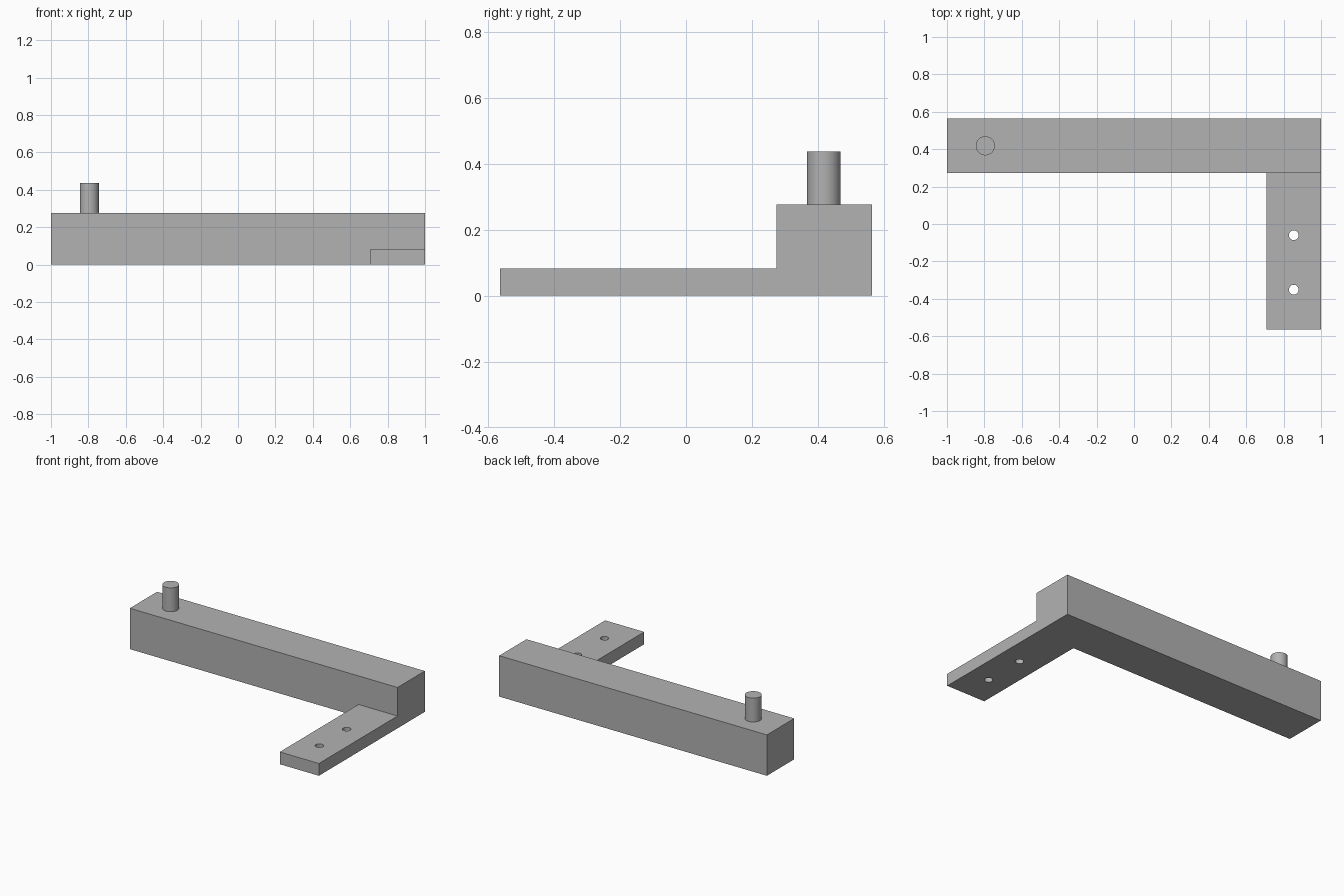
import bpy
import math

default = bpy.data.objects.get("Cube")
if default:
    bpy.data.objects.remove(default, do_unlink=True)

grey = bpy.data.materials.new("plain_grey")
grey.use_nodes = True
colour = (0.448, 0.448, 0.448, 1)
grey.diffuse_color = colour
grey.node_tree.nodes["Principled BSDF"].inputs["Base Color"].default_value = colour


def box(name, low, high):
    centre = [(a + b) / 2 for a, b in zip(low, high)]
    bpy.ops.mesh.primitive_cube_add(size=1, location=centre)
    obj = bpy.context.object
    obj.name = name
    obj.scale = [b - a for a, b in zip(low, high)]
    bpy.ops.object.transform_apply(location=True, rotation=False, scale=True)
    obj.data.materials.append(grey)
    return obj


def rod(name, x, y, radius, bottom, top):
    bpy.ops.mesh.primitive_cylinder_add(
        vertices=48, radius=radius, depth=top - bottom,
        location=(x, y, (bottom + top) / 2))
    obj = bpy.context.object
    obj.name = name
    obj.data.materials.append(grey)
    return obj


def combine(target, tool, operation):
    """Apply a boolean and discard the helper."""
    tool.hide_render = True
    bpy.context.view_layer.objects.active = target
    mod = target.modifiers.new(operation.lower(), 'BOOLEAN')
    mod.operation = operation
    mod.solver = 'EXACT'
    mod.object = tool
    bpy.ops.object.modifier_apply(modifier=mod.name)
    bpy.data.objects.remove(tool, do_unlink=True)


def smooth(obj):
    bpy.ops.object.select_all(action='DESELECT')
    obj.select_set(True)
    bpy.context.view_layer.objects.active = obj
    bpy.ops.object.shade_smooth_by_angle(angle=math.radians(30))


# Long beam with a thin mounting arm fused to its left end
beam_top = 0.276
bracket = box("bracket_body", (-1, 0.274, 0), (1, 0.565, beam_top))
arm = box("mounting_arm", (0.708, -0.565, 0), (1, 0.4, 0.083))
combine(bracket, arm, 'UNION')

# Two screw holes through the arm
for y in (-0.06, -0.351):
    combine(bracket, rod("hole_cutter", 0.854, y, 0.026, -0.1, 0.2), 'DIFFERENCE')
smooth(bracket)

# Upright pin near the far end of the beam
pin = rod("upright_pin", -0.795, 0.418, 0.051, beam_top, 0.437)
smooth(pin)
